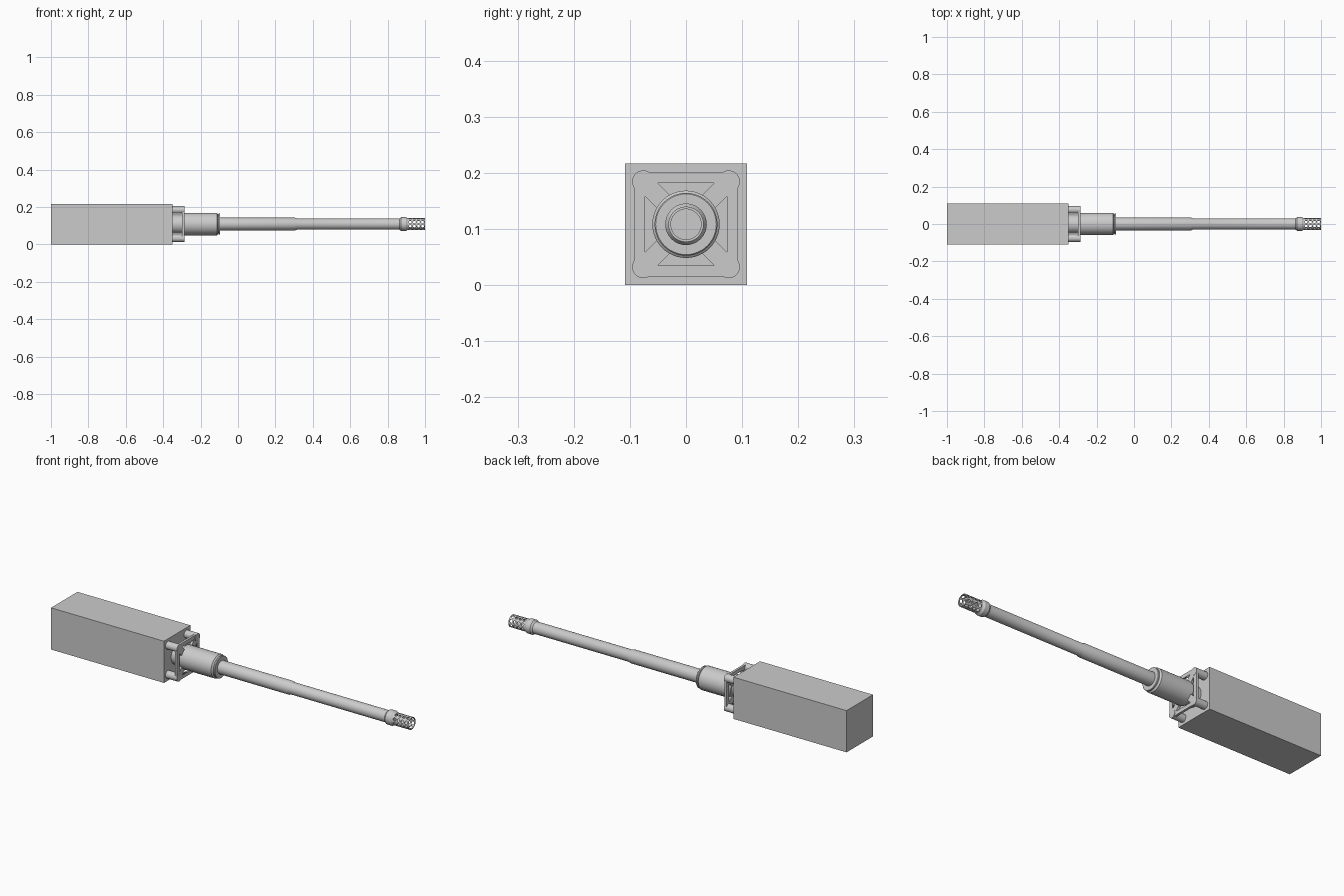
import bpy, bmesh, math
from mathutils import Matrix

if "Cube" in bpy.data.objects:
    bpy.data.objects.remove(bpy.data.objects["Cube"])

CZ = 0.1085   # height of the long axis


def finish(name, bm, smooth=True):
    bmesh.ops.remove_doubles(bm, verts=bm.verts, dist=1e-6)
    bmesh.ops.recalc_face_normals(bm, faces=bm.faces)
    me = bpy.data.meshes.new(name)
    bm.to_mesh(me)
    bm.free()
    ob = bpy.data.objects.new(name, me)
    bpy.context.collection.objects.link(ob)
    if smooth:
        bpy.ops.object.select_all(action='DESELECT')
        ob.select_set(True)
        bpy.context.view_layer.objects.active = ob
        bpy.ops.object.shade_smooth_by_angle(angle=math.radians(30))
    return ob


def lathe(name, profile, closed=False, y=0, z=CZ, n=48):
    """Revolve (x, radius) points about the x direction."""
    bm = bmesh.new()
    vs = [bm.verts.new((x, r, 0)) for x, r in profile]
    pairs = list(zip(vs, vs[1:])) + ([(vs[-1], vs[0])] if closed else [])
    es = [bm.edges.new(p) for p in pairs]
    bmesh.ops.spin(bm, geom=vs + es, cent=(0, 0, 0), axis=(1, 0, 0),
                   angle=2 * math.pi, steps=n, use_merge=True)
    bmesh.ops.translate(bm, verts=bm.verts, vec=(0, y, z))
    return finish(name, bm)


# Rear housing block
bm = bmesh.new()
bmesh.ops.create_cube(bm, size=1, matrix=Matrix.Translation((-0.675, 0, CZ))
                      @ Matrix.Diagonal((0.65, 0.217, 0.217, 1)))
finish("housing", bm, False)

# Corner standoffs
for sy in (-1, 1):
    for sz in (-1, 1):
        lathe("standoff", [(-0.352, 0), (-0.352, 0.02), (-0.285, 0.02), (-0.285, 0)],
              y=sy * 0.076, z=CZ + sz * 0.076, n=32)

# Mounting plate with four trapezoid windows
outline = []
for k, (sx, sy) in enumerate(((1, 1), (-1, 1), (-1, -1), (1, -1))):
    for i in range(9):
        a = math.pi / 2 * (k + i / 8)
        outline.append((sx * 0.073 + 0.02 * math.cos(a), sy * 0.073 + 0.02 * math.sin(a)))
loops = [outline]
for k in range(4):
    c, s = math.cos(k * math.pi / 2), math.sin(k * math.pi / 2)
    trap = [(-0.05, 0.0735), (0.05, 0.0735), (0.028, 0.0515), (-0.028, 0.0515)]
    loops.append([(x * c - y * s, x * s + y * c) for x, y in trap])
cu = bpy.data.curves.new("mounting_plate", 'CURVE')
cu.dimensions = '2D'
cu.fill_mode = 'BOTH'
cu.extrude = 0.006
for pts in loops:
    sp = cu.splines.new('POLY')
    sp.points.add(len(pts) - 1)
    for p, (x, y) in zip(sp.points, pts):
        p.co = (x, y, 0, 1)
    sp.use_cyclic_u = True
plate = bpy.data.objects.new("mounting_plate", cu)
bpy.context.collection.objects.link(plate)
plate.location = (-0.2925, 0, CZ)
plate.rotation_euler = (math.pi / 2, 0, math.pi / 2)
bpy.ops.object.select_all(action='DESELECT')
plate.select_set(True)
bpy.context.view_layer.objects.active = plate
bpy.ops.object.convert(target='MESH')

# Collar with its neck into the housing and a stepped front ring
lathe("collar", [(-0.352, 0), (-0.352, 0.05), (-0.298, 0.05), (-0.298, 0.06),
                 (-0.113, 0.06), (-0.109, 0.056), (-0.106, 0.05), (-0.103, 0.056),
                 (-0.097, 0.056), (-0.095, 0.054), (-0.095, 0.0)])

# Two-stage barrel, ending inside the muzzle ring
lathe("barrel", [(-0.10, 0), (-0.10, 0.034), (0.305, 0.034), (0.315, 0.030),
                 (0.90, 0.030), (0.90, 0)])

# Muzzle ring
lathe("muzzle_ring", [(0.862, 0.029), (0.872, 0.037), (0.898, 0.037),
                      (0.908, 0.031), (0.908, 0.028)])

# Perforated hollow muzzle sleeve
sleeve = lathe("muzzle_sleeve", [(0.895, 0.0315), (1.0, 0.0315),
                                 (1.0, 0.027), (0.895, 0.027)], closed=True)
bm = bmesh.new()
for j in range(4):
    for i in range(8):
        m = (Matrix.Translation((0.921 + j * 0.022, 0, CZ))
             @ Matrix.Rotation(math.pi / 4 * (i + 0.5), 4, 'X')
             @ Matrix.Translation((0, 0, 0.03)))
        bmesh.ops.create_cone(bm, cap_ends=True, segments=16, radius1=0.008,
                              radius2=0.008, depth=0.022, matrix=m)
cutter = finish("hole_cutter", bm, False)
cutter.hide_render = True
mod = sleeve.modifiers.new("holes", 'BOOLEAN')
mod.operation = 'DIFFERENCE'
mod.solver = 'EXACT'
mod.object = cutter
bpy.ops.object.select_all(action='DESELECT')
sleeve.select_set(True)
bpy.context.view_layer.objects.active = sleeve
bpy.ops.object.modifier_apply(modifier="holes")
bpy.data.objects.remove(cutter)
